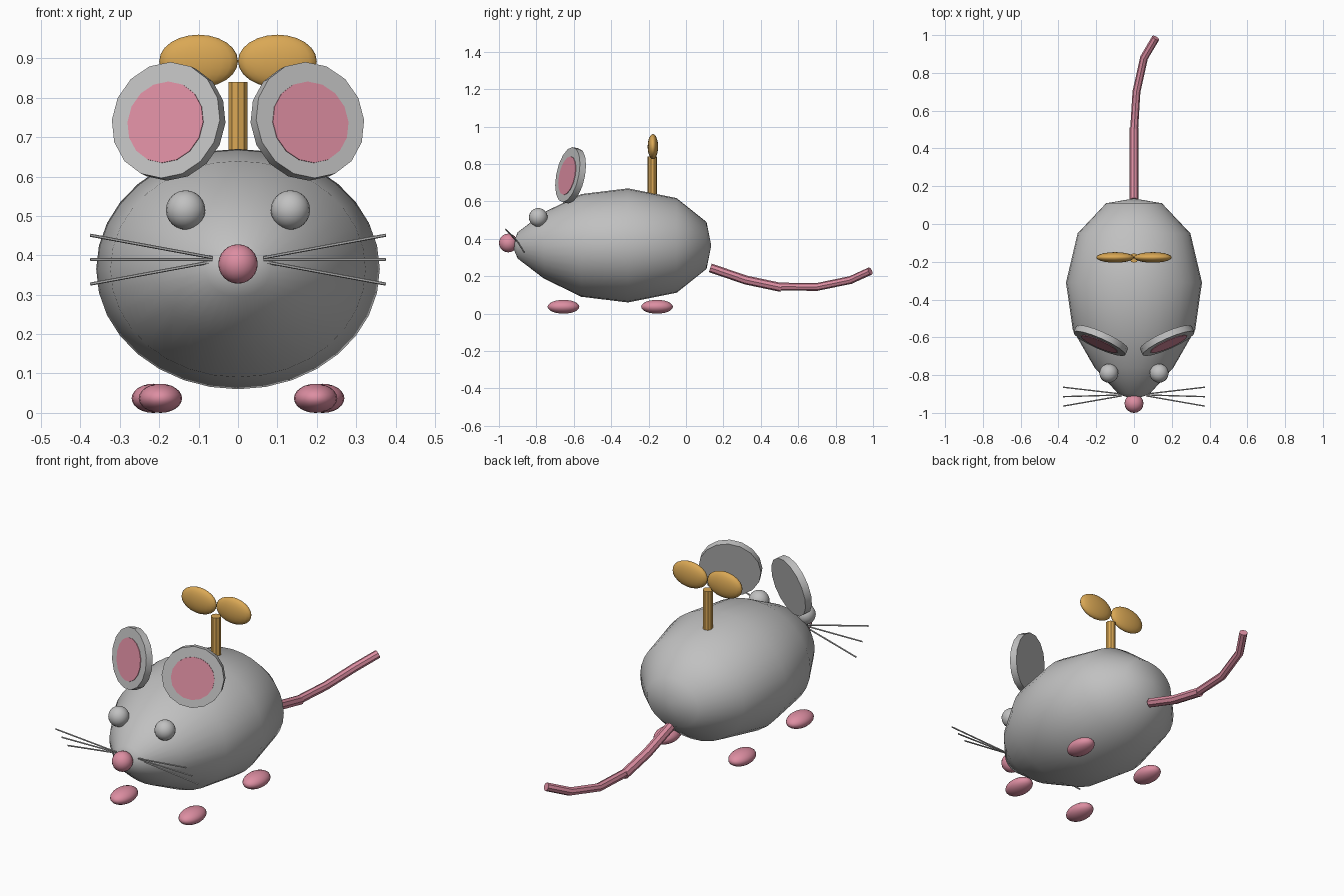
import bpy, bmesh, math
from mathutils import Vector, Matrix

cube = bpy.data.objects.get("Cube")
if cube:
    bpy.data.objects.remove(cube, do_unlink=True)


def material(name, rgb):
    m = bpy.data.materials.new(name)
    m.use_nodes = True
    colour = (*rgb, 1.0)
    m.diffuse_color = colour
    m.node_tree.nodes["Principled BSDF"].inputs["Base Color"].default_value = colour
    return m


GREY = material("soft grey", (0.53, 0.53, 0.53))
PINK = material("pink", (0.72, 0.27, 0.36))
BRASS = material("brass", (0.70, 0.39, 0.09))


def finish(obj, mat, angle=35):
    obj.data.materials.append(mat)
    bpy.ops.object.select_all(action='DESELECT')
    obj.select_set(True)
    bpy.context.view_layer.objects.active = obj
    if angle:
        bpy.ops.object.shade_smooth_by_angle(angle=math.radians(angle))
    return obj


def from_bmesh(name, bm, mat, angle=35):
    bmesh.ops.recalc_face_normals(bm, faces=bm.faces)
    mesh = bpy.data.meshes.new(name)
    bm.to_mesh(mesh)
    bm.free()
    obj = bpy.data.objects.new(name, mesh)
    bpy.context.collection.objects.link(obj)
    return finish(obj, mat, angle)


def ellipsoid(name, centre, radii, mat):
    bm = bmesh.new()
    bmesh.ops.create_uvsphere(bm, u_segments=20, v_segments=12, radius=1,
                              matrix=Matrix.Translation(centre) @ Matrix.Diagonal((*radii, 1)))
    return from_bmesh(name, bm, mat, 60)


def cylinder(name, centre, axis, radius, depth, sides, mat, angle=35):
    bm = bmesh.new()
    turn = Vector(axis).to_track_quat('Z', 'Y').to_matrix().to_4x4()
    bmesh.ops.create_cone(bm, cap_ends=True, segments=sides, radius1=radius, radius2=radius,
                          depth=depth, matrix=Matrix.Translation(centre) @ turn)
    return from_bmesh(name, bm, mat, angle)


def rod(name, start, end, radius, sides, mat):
    a, b = Vector(start), Vector(end)
    return cylinder(name, (a + b) / 2, b - a, radius, (b - a).length, sides, mat)


def tube(name, points, radius, mat):
    curve = bpy.data.curves.new(name, 'CURVE')
    curve.dimensions = '3D'
    curve.bevel_depth = radius
    curve.bevel_resolution = 2
    curve.use_fill_caps = True
    spline = curve.splines.new('POLY')
    spline.points.add(len(points) - 1)
    for p, co in zip(spline.points, points):
        p.co = (*co, 1)
    obj = bpy.data.objects.new(name, curve)
    bpy.context.collection.objects.link(obj)
    bpy.ops.object.select_all(action='DESELECT')
    obj.select_set(True)
    bpy.context.view_layer.objects.active = obj
    bpy.ops.object.convert(target='MESH')
    return finish(bpy.context.object, mat, 40)


# Body: elliptical rings along y, closed by a point at each end
def make_body():
    profile = [(-0.9, 0.23), (-0.76, 0.58), (-0.56, 0.90), (-0.31, 1.0),
               (-0.05, 0.83), (0.11, 0.41)]
    sides, mid = 32, 0.365
    bm = bmesh.new()
    rings = []
    for y, r in profile:
        angles = [2 * math.pi * i / sides for i in range(sides)]
        rings.append([bm.verts.new((0.36 * r * math.cos(a), y, mid + 0.305 * r * math.sin(a)))
                      for a in angles])
    front = bm.verts.new((0, -0.93, mid))
    back = bm.verts.new((0, 0.135, mid))
    for i in range(sides):
        j = (i + 1) % sides
        for a, b in zip(rings, rings[1:]):
            bm.faces.new((a[i], a[j], b[j], b[i]))
        bm.faces.new((front, rings[0][j], rings[0][i]))
        bm.faces.new((back, rings[-1][i], rings[-1][j]))
    return from_bmesh("body", bm, GREY, 80)


make_body()
ellipsoid("nose", (0, -0.95, 0.378), (0.05, 0.05, 0.05), PINK)

# Paired parts
yaw, tilt = math.radians(24), math.radians(11)
for side, s in (("left", 1), ("right", -1)):
    # Ears: thick discs turned outward and leaning back
    normal = Vector((s * math.sin(yaw) * math.cos(tilt),
                     -math.cos(yaw) * math.cos(tilt), math.sin(tilt)))
    centre = Vector((s * 0.176, -0.617, 0.74))
    cylinder(side + "_ear", centre, normal, 0.15, 0.036, 16, GREY)
    cylinder(side + "_inner_ear", centre + normal * 0.018 + Vector((0, 0, -0.006)),
             normal, 0.105, 0.008, 16, PINK)

    ellipsoid(side + "_eye", (s * 0.133, -0.79, 0.515), (0.05, 0.05, 0.05), GREY)
    ellipsoid(side + "_front_foot", (s * 0.197, -0.655, 0.037), (0.055, 0.085, 0.037), PINK)
    ellipsoid(side + "_rear_foot", (s * 0.215, -0.155, 0.037), (0.055, 0.085, 0.037), PINK)

    # Whiskers fan out from beside the nose
    for label, k in (("upper", 1), ("middle", 0), ("lower", -1)):
        rod(f"{side}_{label}_whisker",
            (s * 0.065, -0.905 - 0.005 * k, 0.389 + 0.005 * k),
            (s * 0.375, -0.914 - 0.05 * k, 0.389 + 0.062 * k), 0.004, 6, GREY)

    # Winding key wings
    ellipsoid(side + "_key_wing", (s * 0.1, -0.177, 0.893), (0.1, 0.028, 0.067), BRASS)

cylinder("key_stem", (0, -0.18, 0.72), (0, 0, 1), 0.025, 0.24, 10, BRASS, 0)

# Tail: thicker base and thinner curled tip
tube("tail_base", [(0, 0.13, 0.245), (0, 0.32, 0.18), (0, 0.51, 0.14)], 0.024, PINK)
tube("tail_tip", [(0, 0.49, 0.145), (0.013, 0.7, 0.143), (0.053, 0.88, 0.18),
                  (0.115, 0.985, 0.228)], 0.021, PINK)
